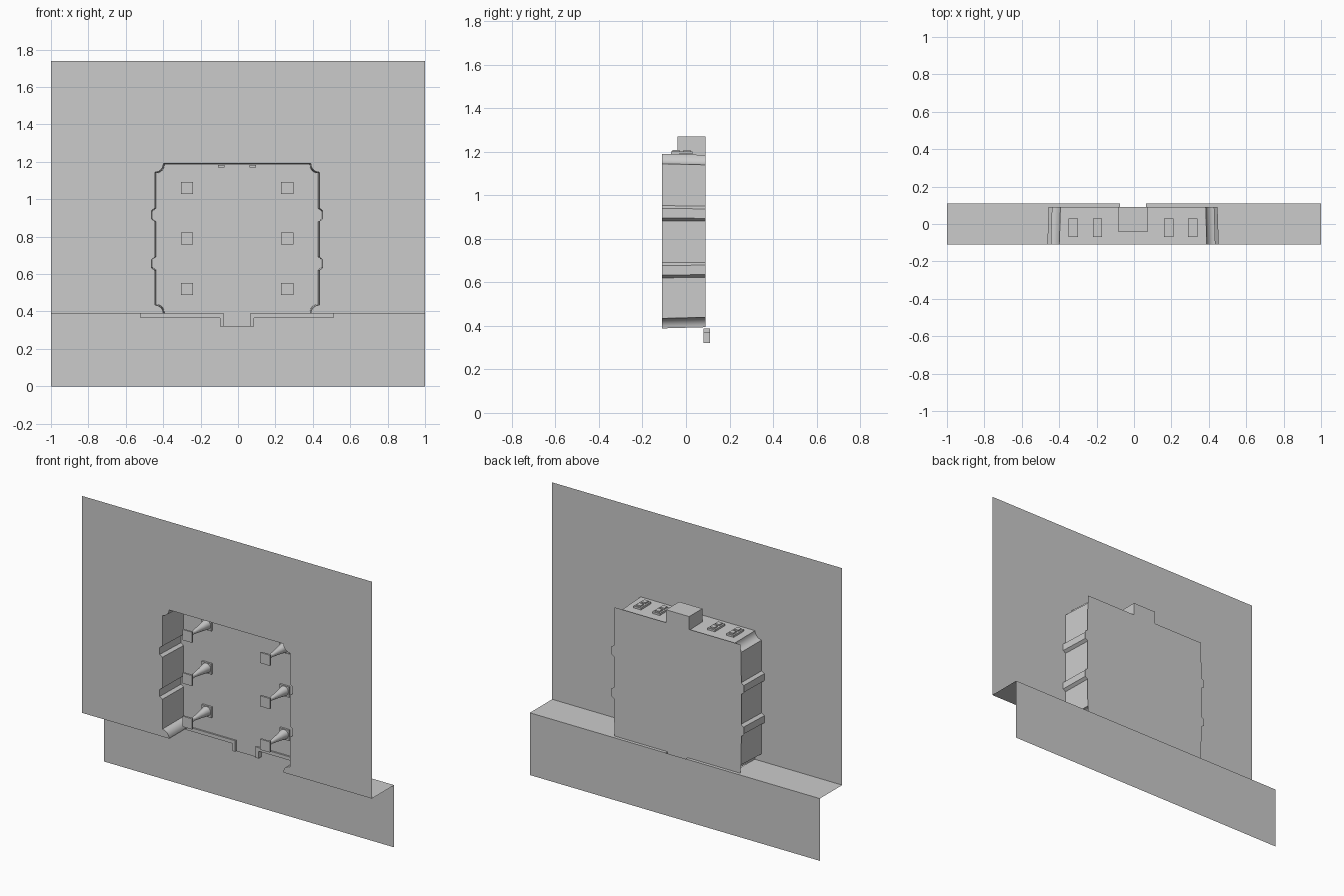
import bpy, bmesh
from math import sin, cos, pi
from mathutils import Matrix

cube = bpy.data.objects.get("Cube")
if cube:
    bpy.data.objects.remove(cube)

grey = bpy.data.materials.new("light_grey")
grey.use_nodes = True
grey.diffuse_color = (0.6, 0.6, 0.6, 1)
grey.node_tree.nodes["Principled BSDF"].inputs["Base Color"].default_value = (0.6, 0.6, 0.6, 1)

FRONT, BACK, WALL_Y = -0.11, 0.09, 0.11
FLOOR, CEIL, TOP = 0.388, 1.19, 1.74
HALF, CX, MID = 0.44, -0.005, 0.79
HATCH, HATCH_Y = 0.08, -0.04


def finish(name, bm, smooth=False):
    me = bpy.data.meshes.new(name)
    bm.to_mesh(me)
    bm.free()
    me.materials.append(grey)
    ob = bpy.data.objects.new(name, me)
    bpy.context.collection.objects.link(ob)
    if smooth:
        bpy.ops.object.select_all(action='DESELECT')
        ob.select_set(True)
        bpy.context.view_layer.objects.active = ob
        bpy.ops.object.shade_smooth_by_angle()
    return ob


def sheet(name, *polys):
    bm = bmesh.new()
    for p in polys:
        bm.faces.new([bm.verts.new(c) for c in p])
    return finish(name, bm)


def add_box(bm, x0, x1, y0, y1, z0, z1):
    m = Matrix.Translation(((x0 + x1) / 2, (y0 + y1) / 2, (z0 + z1) / 2))
    bmesh.ops.create_cube(bm, size=1, matrix=m @ Matrix.Diagonal((x1 - x0, y1 - y0, z1 - z0, 1)))


def side_bumps():
    # two shallow trapezoid channels on each side
    pts = []
    for z in (0.655, 0.917):
        pts += [(HALF, z - 0.035), (HALF + 0.018, z - 0.022),
                (HALF + 0.018, z + 0.022), (HALF, z + 0.035)]
    return pts


def scooped_corner(z, start, end, r=0.046, n=6):
    # concave arc centred on the corner
    return [(HALF + r * cos(start + (end - start) * i / n),
             z + r * sin(start + (end - start) * i / n)) for i in range(n + 1)]


def mirrored(right):
    return right + [(-x, z) for x, z in reversed(right)]


# Opening outline, from bottom right over the top to bottom left
right = (scooped_corner(FLOOR, pi, pi / 2) + side_bumps()
         + scooped_corner(CEIL, 1.5 * pi, pi) + [(HATCH, CEIL)])
outline = [(x + CX, z) for x, z in mirrored(right)]

# Front wall with the opening cut from its lower edge
sheet("front_wall", [(x, FRONT, z) for x, z in
      [(1, FLOOR), (1, TOP), (-1, TOP), (-1, FLOOR)] + outline[::-1]])

# Shelf on both sides of the opening, and the lower wall
shelf_in = outline[0][0]
sheet("shelf", *[[(s, FRONT, FLOOR), (s, WALL_Y, FLOOR),
                  (s * 0.395, WALL_Y, FLOOR), (s * 0.395, FRONT, FLOOR)] for s in (1, -1)])
sheet("lower_wall", [(-1, WALL_Y, 0), (1, WALL_Y, 0), (1, WALL_Y, FLOOR), (-1, WALL_Y, FLOOR)])

# Niche lining, tapering slightly to the back, with a hatch in the ceiling
bm = bmesh.new()
rows = []
for y in (FRONT, HATCH_Y, BACK):
    k = 1 - 0.014 * (y - FRONT) / (BACK - FRONT)
    rows.append([bm.verts.new((CX + (x - CX) * k, y, MID + (z - MID) * k)) for x, z in outline])
for r, (a, b) in enumerate(zip(rows, rows[1:])):
    for i in range(len(outline) - 1):
        if r == 1 and i == len(right) - 1:
            continue
        bm.faces.new((a[i], a[i + 1], b[i + 1], b[i]))
finish("niche_lining", bm, True)

# Back panel with square corners, side bumps, top tab and bottom tab
panel = [(HATCH - 0.01, 0.32), (HATCH - 0.01, FLOOR), (HALF - 0.005, FLOOR)] + side_bumps() \
    + [(HALF - 0.005, CEIL), (HATCH, CEIL), (HATCH, 1.27)]
sheet("back_panel", [(x + CX, BACK, z) for x, z in mirrored(panel)])

# Hatch box above the ceiling, open below and behind
x0, x1 = CX - HATCH, CX + HATCH
z0, z1 = CEIL - 0.005, 1.27
sheet("hatch_box",
      [(x0, HATCH_Y, z0), (x1, HATCH_Y, z0), (x1, HATCH_Y, z1), (x0, HATCH_Y, z1)],
      [(x0, HATCH_Y, z1), (x1, HATCH_Y, z1), (x1, BACK, z1), (x0, BACK, z1)],
      *[[(x, HATCH_Y, z0), (x, BACK, z0), (x, BACK, z1), (x, HATCH_Y, z1)] for x in (x0, x1)])

# Small lips hanging beside the hatch
bm = bmesh.new()
for s in (-1, 1):
    x = CX + s * (HATCH + 0.004)
    add_box(bm, x - 0.018, x + 0.018, HATCH_Y, BACK - 0.01, CEIL - 0.02, CEIL - 0.008)
finish("hatch_lips", bm)

# Clips on the roof: a low block with two raised studs
bm = bmesh.new()
for x in (-0.325, -0.195, 0.185, 0.315):
    add_box(bm, x - 0.025, x + 0.025, -0.07, 0.03, CEIL - 0.002, 1.2)
    for y in (-0.045, 0.005):
        add_box(bm, x - 0.015, x + 0.015, y - 0.016, y + 0.016, 1.2, 1.208)
finish("roof_clips", bm)

# L-shaped ledge strips below the back panel
bm = bmesh.new()
for s in (-1, 1):
    add_box(bm, *sorted((CX + s * 0.09, CX + s * 0.515)), 0.08, WALL_Y, 0.366, FLOOR)
    add_box(bm, *sorted((CX + s * 0.07, CX + s * 0.09)), 0.08, WALL_Y, 0.32, FLOOR)
finish("ledge_strips", bm)

# Six flared pegs with square heads and feet
for side, px in (("left", 0.263), ("right", -0.273)):
    for level, pz in (("lower", 0.52), ("middle", 0.79), ("upper", 1.06)):
        bm = bmesh.new()
        h = 0.033
        add_box(bm, px - h, px + h, FRONT, FRONT + 0.012, pz - h, pz + h)
        add_box(bm, px - h, px + h, BACK - 0.012, BACK, pz - h, pz + h)
        profile = [(FRONT + 0.012, 0.016), (-0.05, 0.011), (0.02, 0.02), (BACK - 0.012, 0.03)]
        for (ya, ra), (yb, rb) in zip(profile, profile[1:]):
            m = Matrix.Translation((px, (ya + yb) / 2, pz)) @ Matrix.Rotation(-pi / 2, 4, 'X')
            bmesh.ops.create_cone(bm, cap_ends=False, segments=16, radius1=ra,
                                  radius2=rb, depth=yb - ya, matrix=m)
        finish(f"peg_{level}_{side}", bm, True)
